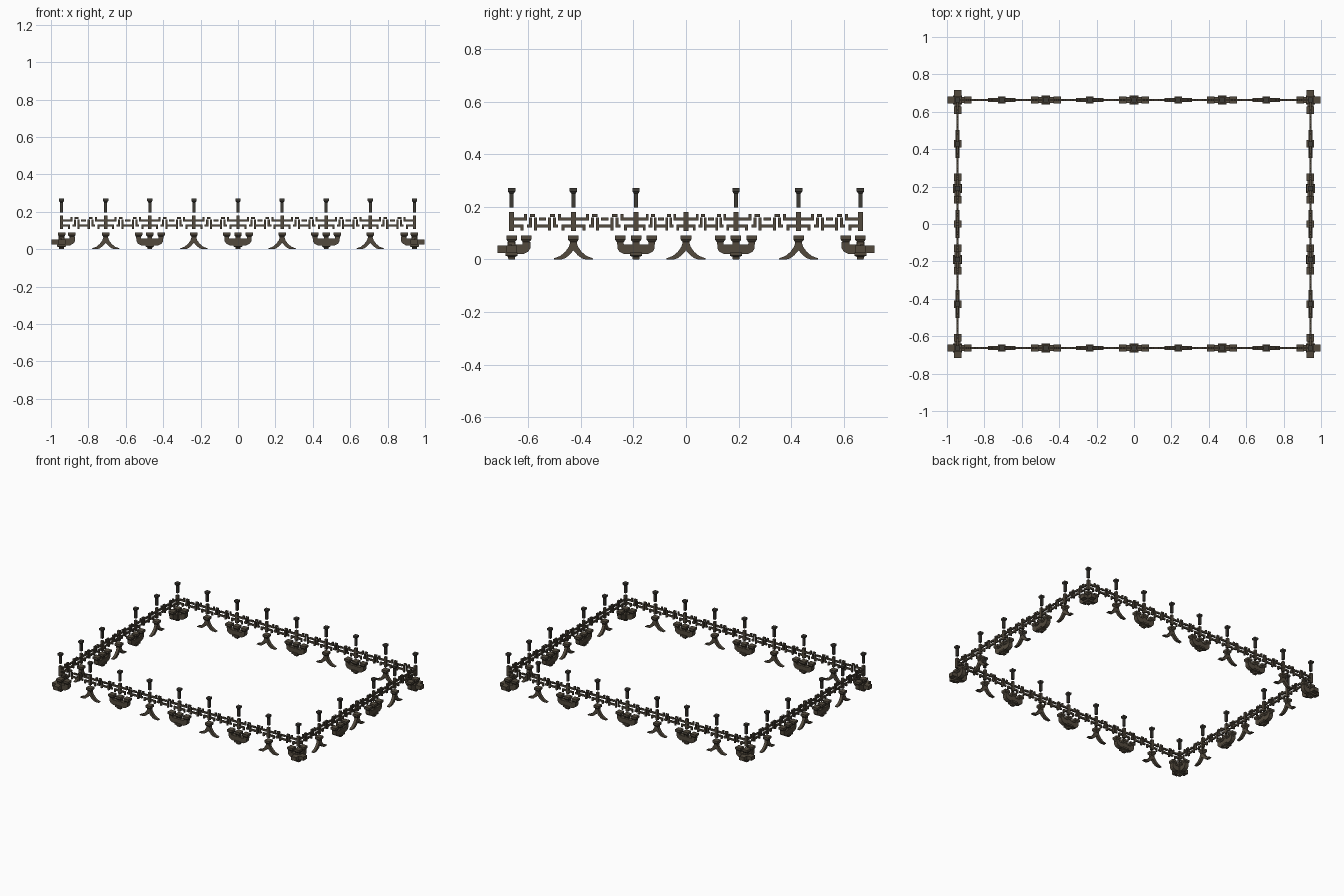
import bpy, bmesh, math
from mathutils import Matrix

if "Cube" in bpy.data.objects:
    bpy.data.objects.remove(bpy.data.objects["Cube"])


def material(name, rgb):
    m = bpy.data.materials.new(name)
    m.use_nodes = True
    m.diffuse_color = (*rgb, 1)
    bsdf = next(n for n in m.node_tree.nodes if n.type == 'BSDF_PRINCIPLED')
    bsdf.inputs["Base Color"].default_value = (*rgb, 1)
    bsdf.inputs["Roughness"].default_value = 0.8
    return m


WOOD = material("weathered brown wood", (0.085, 0.068, 0.047))
DARK = material("dark wood", (0.048, 0.043, 0.036))


def prism(bm, pts, depth):
    """Extrude a profile in the x-z plane, centred on y."""
    a = [bm.verts.new((x, -depth / 2, z)) for x, z in pts]
    b = [bm.verts.new((x, depth / 2, z)) for x, z in pts]
    bm.faces.new(a)
    bm.faces.new(b[::-1])
    for i in range(len(pts)):
        j = (i + 1) % len(pts)
        bm.faces.new((a[j], a[i], b[i], b[j]))


def bar(bm, x0, x1, z0, z1, depth):
    prism(bm, [(x0, z0), (x1, z0), (x1, z1), (x0, z1)], depth)


def loft(bm, rings, x=0):
    """Square block through (height, half width) rings."""
    loops = [[bm.verts.new((x + sx * h, sy * h, z))
              for sx, sy in ((-1, -1), (1, -1), (1, 1), (-1, 1))] for z, h in rings]
    bm.faces.new(loops[0][::-1])
    bm.faces.new(loops[-1])
    for lo, hi in zip(loops, loops[1:]):
        for i in range(4):
            j = (i + 1) % 4
            bm.faces.new((lo[i], lo[j], hi[j], hi[i]))


def mirrored(half):
    return half + [(-x, z) for x, z in reversed(half) if x > 0]


def finish(bm, name, mat):
    bmesh.ops.recalc_face_normals(bm, faces=bm.faces[:])
    me = bpy.data.meshes.new(name)
    bm.to_mesh(me)
    bm.free()
    me.materials.append(mat)
    return me


def place(me, x, y, angle=0, stretch=1):
    ob = bpy.data.objects.new(me.name, me)
    ob.matrix_world = (Matrix.Translation((x, y, 0)) @ Matrix.Rotation(angle, 4, 'Z')
                       @ Matrix.Diagonal((stretch, 1, 1, 1)))
    bpy.context.collection.objects.link(ob)


CAP = [(0.056, 0.013), (0.066, 0.013), (0.075, 0.02), (0.09, 0.02)]
BASE = [(0, 0.012), (0.01, 0.014), (0.014, 0.023), (0.026, 0.023)]
ARM = [(0.045, 0.02), (0.064, 0.03), (0.071, 0.042), (0.071, 0.067),
       (0.05, 0.067), (0.046, 0.056)]

# bracket: base block, curved arm and three bearing blocks
bm = bmesh.new()
loft(bm, BASE)
prism(bm, mirrored([(0, 0.02)] + ARM + [(0, 0.056)]), 0.03)
for x in (-0.06, 0, 0.06):
    loft(bm, CAP, x)
bracket = finish(bm, "bracket", WOOD)

# corner arm: bracket half on the inside, short square stub outside
bm = bmesh.new()
prism(bm, [(0, 0.02)] + ARM + [(0, 0.056)], 0.03)
bar(bm, -0.054, 0.02, 0.025, 0.052, 0.04)
loft(bm, CAP, 0.055)
corner_arm = finish(bm, "corner_arm", WOOD)

bm = bmesh.new()
loft(bm, BASE)
loft(bm, CAP)
corner_block = finish(bm, "corner_block", WOOD)

# splayed strut with flared feet
bm = bmesh.new()
prism(bm, mirrored([(0, 0.034), (0.016, 0.016), (0.032, 0.004), (0.045, 0), (0.074, 0),
                    (0.074, 0.004), (0.05, 0.013), (0.031, 0.029), (0.018, 0.047),
                    (0.013, 0.062), (0, 0.062)]), 0.02)
loft(bm, CAP)
strut = finish(bm, "splayed_strut", WOOD)

# slim post with a flared head
bm = bmesh.new()
loft(bm, [(0.197, 0.008), (0.25, 0.008), (0.258, 0.014), (0.271, 0.014)])
post = finish(bm, "post", DARK)

# upright of the fretwork
bm = bmesh.new()
bar(bm, -0.009, 0.009, 0.108, 0.18, 0.018)
upright = finish(bm, "fret_upright", WOOD)

# fretwork bay: hooked rails at both ends, separate piece between
BAY = 0.2358
TOP, LOW, T = 0.153, 0.127, 0.006
bm = bmesh.new()
for side in (-1, 1):
    def piece(x0, x1, z0, z1):
        a, b = sorted((side * (x0 - BAY / 2), side * (x1 - BAY / 2)))
        bar(bm, a, b, z0, z1, 0.011)
    piece(0, 0.058, TOP - T, TOP + T)
    piece(0, 0.045, LOW - T, LOW + T)
    piece(0.047, 0.058, TOP + T, 0.173)
    piece(0.034, 0.045, 0.109, LOW - T)
    piece(0.058, 0.077, LOW - T, LOW + T)
    piece(0.066, 0.077, LOW + T, TOP + T)
    piece(0.085, 0.096, 0.109, TOP + T)
    piece(0.096, BAY / 2, LOW - T, LOW + T)
    piece(0.07, 0.09, 0.161, 0.173)
    piece(0.104, BAY / 2, TOP - T, TOP + T)
fret = finish(bm, "fretwork", WOOD)

CX, CY = 0.9435, 0.663
xs = [BAY * i for i in range(-4, 5)]
ys = [-CY, -0.428, -0.19, 0, 0.19, 0.428, CY]

# front and back runs, then left and right runs
for side in (-1, 1):
    for axis, coords in (('x', xs), ('y', ys)):
        turn = 0 if axis == 'x' else math.pi / 2

        def at(me, t, stretch=1):
            x, y = (t, side * CY) if axis == 'x' else (side * CX, t)
            place(me, x, y, turn, stretch)
        for a, b in zip(coords, coords[1:]):
            at(fret, (a + b) / 2, (b - a) / BAY)
        for i, t in enumerate(coords[1:-1], 1):
            at(upright, t)
            at(strut if i % 2 else bracket, t)
            if axis == 'x' or t:
                at(post, t)

# corners
for sx in (-1, 1):
    for sy in (-1, 1):
        x, y = sx * CX, sy * CY
        for part in (corner_block, upright, post):
            place(part, x, y)
        place(corner_arm, x, y, 0 if sx < 0 else math.pi)
        place(corner_arm, x, y, -sy * math.pi / 2)
